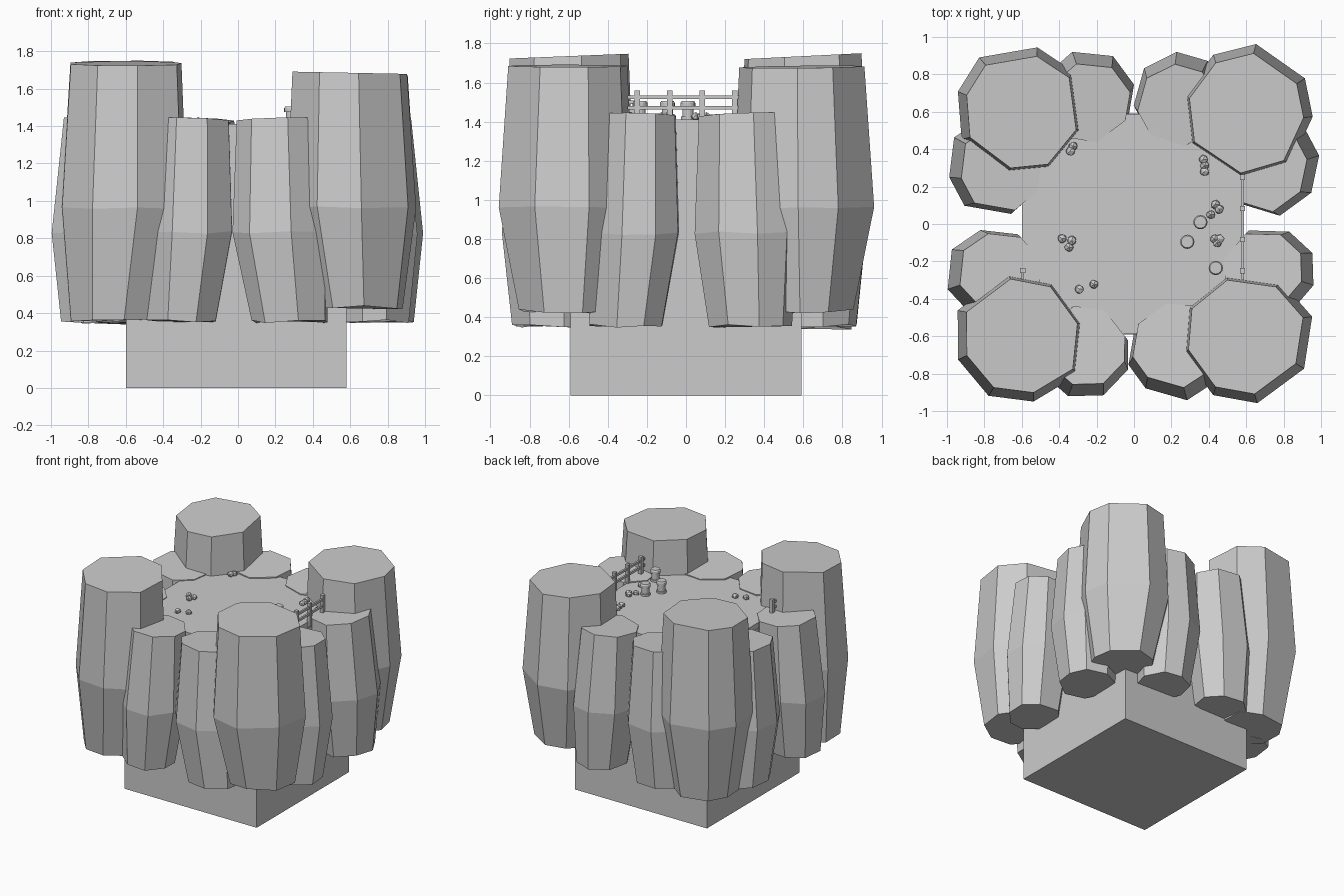
import bpy, bmesh, math, random
from mathutils import Vector

if "Cube" in bpy.data.objects:
    bpy.data.objects.remove(bpy.data.objects["Cube"])

random.seed(4)


def finish(bm, name):
    bmesh.ops.recalc_face_normals(bm, faces=bm.faces[:])
    me = bpy.data.meshes.new(name)
    bm.to_mesh(me)
    bm.free()
    ob = bpy.data.objects.new(name, me)
    bpy.context.collection.objects.link(ob)
    return ob


def loft(bm, rings):
    """Join rings of points with side faces and close both ends."""
    vs = [[bm.verts.new(p) for p in r] for r in rings]
    n = len(vs[0])
    for a, b in zip(vs, vs[1:]):
        for i in range(n):
            j = (i + 1) % n
            bm.faces.new((a[i], a[j], b[j], b[i]))
    bm.faces.new(vs[0][::-1])
    bm.faces.new(vs[-1])


def rock(name, x, y, radii, heights, rot, lean=(0, 0), tilt=(0, 0), inward=.012):
    """Eight-sided boulder column: narrow base, wide middle, tilted top."""
    bm = bmesh.new()
    jit = [(random.uniform(-6, 6), random.uniform(0.97, 1.04)) for _ in range(8)]
    shift = -Vector((x, y)).normalized() * inward
    offsets = (lean, (0, 0), shift)
    rings = []
    for k, (r, z) in enumerate(zip(radii, heights)):
        ox, oy = offsets[k]
        ring = []
        for i, (da, s) in enumerate(jit):
            a = math.radians(rot + 45 * i + da)
            dx, dy = r * s * math.cos(a), r * s * math.sin(a)
            dz = dx * tilt[0] + dy * tilt[1] if k == 2 else random.uniform(-.01, .01)
            ring.append((x + ox + dx, y + oy + dy, z + dz))
        rings.append(ring)
    loft(bm, rings)
    return finish(bm, name)


def box(name, lo, hi):
    bm = bmesh.new()
    loft(bm, [[(x, y, z) for x, y in ((lo[0], lo[1]), (hi[0], lo[1]), (hi[0], hi[1]), (lo[0], hi[1]))]
              for z in (lo[2], hi[2])])
    return finish(bm, name)


# core block with a thin ground layer on top
box("core_block", (-.6, -.59, 0), (.58, .59, 1.365))
box("ground_layer", (-.598, -.588, 1.365), (.578, .588, 1.41))

# tall corner boulders
BIG = (.25, .355, .314)
rock("corner_rock_front_left", -.61, -.61, BIG, (.36, .965, 1.735), 16, (-.05, 0), (0, .04))
rock("corner_rock_front_right", .605, -.61, BIG, (.43, .965, 1.685), 13, (.03, 0), (-.02, 0))
rock("corner_rock_back_right", .61, .605, BIG, (.43, .965, 1.68), -10, (.02, 0), (-.02, .01))
rock("corner_rock_back_left", -.61, .61, BIG, (.345, .965, 1.735), -13, (0, 0), (0, .05))

# shorter boulders between the corners
for name, x, y, r, rot, lean in (
        ("front_rock_a", -.27, -.685, .25, 20, (-.04, 0)),
        ("front_rock_b", .23, -.68, .265, 10, (.05, 0)),
        ("right_rock_a", .725, -.26, .25, 25, (0, -.04)),
        ("right_rock_b", .74, .31, .26, 8, (0, .02)),
        ("back_rock_a", -.25, .68, .25, 15, (-.02, 0)),
        ("back_rock_b", .255, .67, .25, 5, (.03, 0)),
        ("left_rock_a", -.74, .31, .26, 12, (0, .03)),
        ("left_rock_b", -.745, -.27, .255, 20, (0, -.03))):
    out = Vector((x, y)).normalized() * .07
    rock(name, x, y, (r * .8, r, r * .87), (.355, .83, 1.431), rot, lean, (out.x, out.y), .035)

# wooden fence on the right edge
for i, y in enumerate((-.25, -.083, .083, .25)):
    box(f"fence_post_{i}", (.566, y - .014, 1.37), (.594, y + .014, 1.56))
for i, z in enumerate((1.472, 1.525)):
    box(f"fence_rail_{i}", (.574, -.3, z - .009), (.588, .285, z + .009))

# short fence piece on the left edge
box("left_fence_post", (-.609, -.262, 1.37), (-.581, -.234, 1.53))
for i, z in enumerate((1.455, 1.5)):
    box(f"left_fence_rail_{i}", (-.602, -.34, z - .009), (-.588, -.234, z + .009))

# banded barrels
PROFILE = ((.036, 1.4), (.036, 1.425), (.029, 1.426), (.029, 1.475), (.038, 1.476), (.038, 1.495), (.032, 1.505))
for i, (x, y) in enumerate(((.355, .01), (.285, -.095), (.437, -.235))):
    bm = bmesh.new()
    loft(bm, [[(x + r * math.cos(a * math.pi / 8), y + r * math.sin(a * math.pi / 8), z) for a in range(16)]
              for r, z in PROFILE])
    finish(bm, f"barrel_{i}")

# scattered pebbles
for i, (x, y) in enumerate(((-.325, .415), (-.34, .39), (-.385, -.078), (-.333, -.088), (-.348, -.125),
                            (-.292, -.348), (-.214, -.323), (.37, .345), (.378, .312), (.378, .28),
                            (.435, .105), (.41, .05), (.455, .08), (.43, -.08), (.458, -.08), (.445, -.1))):
    bm = bmesh.new()
    bmesh.ops.create_icosphere(bm, subdivisions=1, radius=.026)
    for v in bm.verts:
        v.co = Vector((v.co.x, v.co.y, v.co.z * .85)) * random.uniform(.9, 1.1) + Vector((x, y, 1.425))
    finish(bm, f"pebble_{i}")
